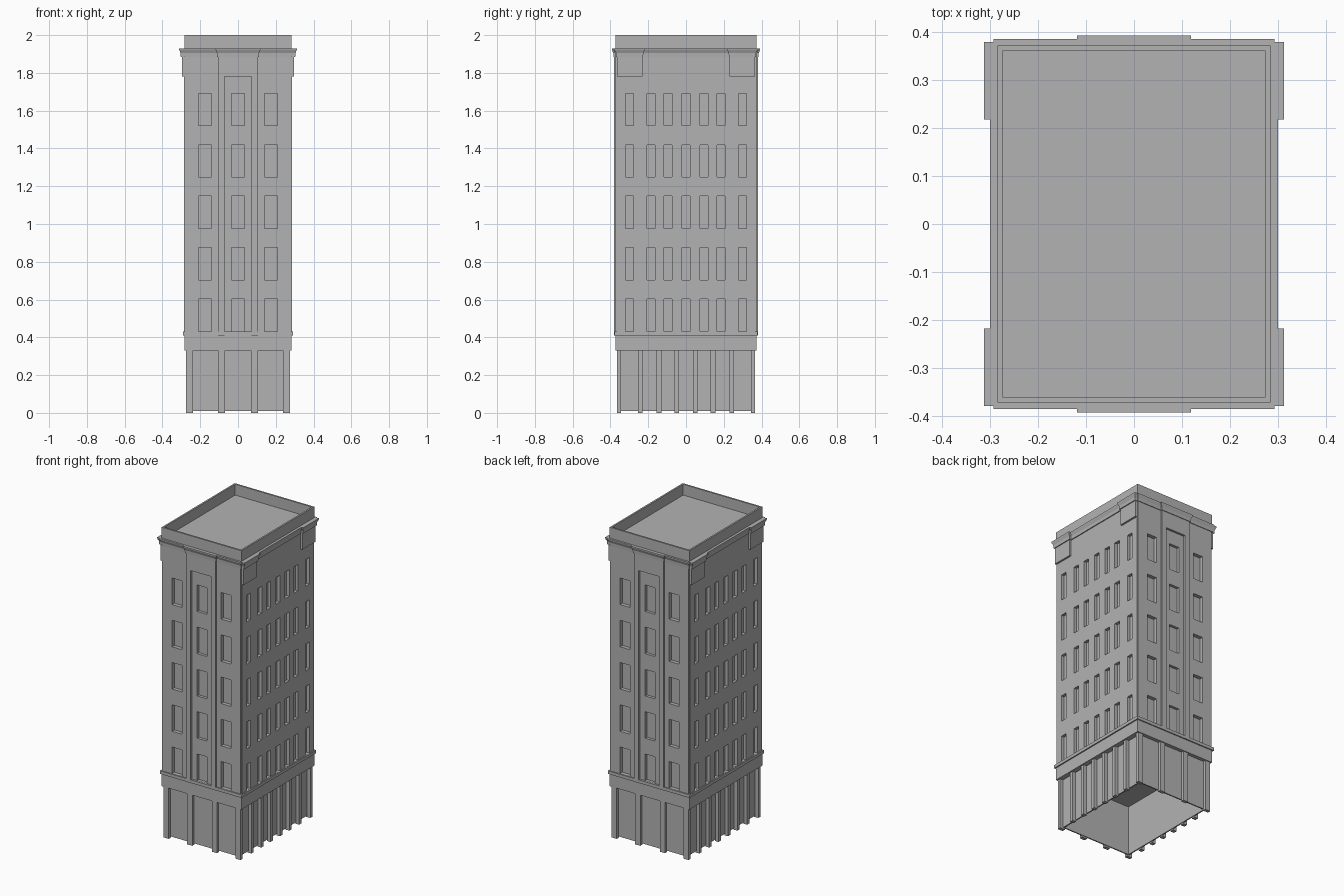
import bpy, bmesh

if "Cube" in bpy.data.objects:
    bpy.data.objects.remove(bpy.data.objects["Cube"], do_unlink=True)

STONE = bpy.data.materials.new("grey stone")
STONE.use_nodes = True
COLOUR = (0.45, 0.45, 0.45, 1)
STONE.diffuse_color = COLOUR
STONE.node_tree.nodes["Principled BSDF"].inputs["Base Color"].default_value = COLOUR


def box(bm, x0, x1, y0, y1, z0, z1):
    """Add a closed box given by its limits."""
    x0, x1 = sorted((x0, x1))
    y0, y1 = sorted((y0, y1))
    lo = [bm.verts.new(p) for p in ((x0, y0, z0), (x1, y0, z0), (x1, y1, z0), (x0, y1, z0))]
    hi = [bm.verts.new((v.co.x, v.co.y, z1)) for v in lo]
    bm.faces.new(lo[::-1])
    bm.faces.new(hi)
    for i in range(4):
        j = (i + 1) % 4
        bm.faces.new((lo[i], lo[j], hi[j], hi[i]))


def moulding(bm, x0, x1, y0, y1, profile):
    """Stack outward-offset rectangles (z, offset) into a closed moulding."""
    rings = []
    for z, o in profile:
        pts = ((x0 - o, y0 - o), (x1 + o, y0 - o), (x1 + o, y1 + o), (x0 - o, y1 + o))
        rings.append([bm.verts.new((x, y, z)) for x, y in pts])
    bm.faces.new(rings[0][::-1])
    bm.faces.new(rings[-1])
    for a, b in zip(rings, rings[1:]):
        for i in range(4):
            j = (i + 1) % 4
            bm.faces.new((a[i], a[j], b[j], b[i]))


def finish(bm, name):
    mesh = bpy.data.meshes.new(name)
    bm.to_mesh(mesh)
    bm.free()
    mesh.materials.append(STONE)
    ob = bpy.data.objects.new(name, mesh)
    bpy.context.collection.objects.link(ob)
    return ob


SIGNS = (-1, 1)
HX, HY = 0.285, 0.366          # tower half sizes
BASE, LEDGE, FRIEZE, CORNICE, ROOF = 0.33, 0.43, 1.78, 1.885, 1.93
PLATE_Y, BAY_Y, BAY_X, PANEL_X = 0.372, 0.38, 0.106, 0.072

# Window cutters: five storeys on all four sides
bm = bmesh.new()
for floor in range(5):
    z = LEDGE + 0.001 + 0.2725 * floor
    top = z + 0.171
    for s in SIGNS:
        for cx in (-0.175, 0, 0.175):
            box(bm, cx - 0.035, cx + 0.035, s * 0.348, s * 0.45, z, top)
        for cy in (-0.3, -0.185, -0.095, 0, 0.095, 0.185, 0.3):
            box(bm, s * (HX - 0.02), s * 0.4, cy - 0.021, cy + 0.021, z, top)
cutter = finish(bm, "window_cutter")
cutter.hide_render = True
cutter.hide_set(True)


def cut_windows(ob):
    mod = ob.modifiers.new("windows", 'BOOLEAN')
    mod.operation = 'DIFFERENCE'
    mod.solver = 'EXACT'
    mod.object = cutter


# Tower body
bm = bmesh.new()
box(bm, -HX, HX, -HY, HY, LEDGE - 0.02, CORNICE + 0.01)
cut_windows(finish(bm, "tower_body"))

# Thin facing plates beside the central bay, front and back
for s, side in zip(SIGNS, ("front", "back")):
    bm = bmesh.new()
    for t in SIGNS:
        box(bm, t * BAY_X, t * 0.28, s * (HY - 0.03), s * PLATE_Y, LEDGE - 0.02, CORNICE + 0.01)
    cut_windows(finish(bm, side + "_facing"))

    # Projecting bay frame around the recessed centre panel
    bm = bmesh.new()
    for t in SIGNS:
        box(bm, t * PANEL_X, t * BAY_X, s * (HY - 0.01), s * BAY_Y, LEDGE - 0.02, CORNICE)
    box(bm, -PANEL_X, PANEL_X, s * (HY - 0.01), s * BAY_Y, FRIEZE, CORNICE)
    finish(bm, side + "_bay_frame")

# Corner blocks under the cornice on the long sides
bm = bmesh.new()
for s in SIGNS:
    for t in SIGNS:
        box(bm, s * (HX - 0.01), s * 0.297, t * 0.231, t * HY, FRIEZE, CORNICE + 0.01)
finish(bm, "corner_blocks")

# Cornice following the projections
PROFILE = ((CORNICE, 0), (CORNICE, 0.004), (1.905, 0.005), (1.923, 0.013), (ROOF, 0.013))
bm = bmesh.new()
moulding(bm, -0.287, 0.287, -HY, HY, PROFILE)
moulding(bm, -0.28, 0.28, -PLATE_Y, PLATE_Y, PROFILE)
moulding(bm, -BAY_X, BAY_X, -BAY_Y, BAY_Y, PROFILE)
for t in SIGNS:
    y0, y1 = sorted((t * 0.231, t * HY))
    moulding(bm, -0.299, 0.299, y0, y1, PROFILE)
finish(bm, "cornice")

# Parapet around the flat roof
bm = bmesh.new()
px, py, th = 0.284, 0.372, 0.011
for s in SIGNS:
    box(bm, -px, px, s * (py - th), s * py, ROOF - 0.01, 2.0)
    box(bm, s * (px - th), s * px, th - py, py - th, ROOF - 0.01, 2.0)
finish(bm, "parapet")

# Band and ledge above the ground storey
bm = bmesh.new()
box(bm, -0.284, 0.284, -0.372, 0.372, BASE, 0.412)
box(bm, -0.292, 0.292, -0.379, 0.379, 0.41, LEDGE)
finish(bm, "storey_band")

# Ground storey walls, open underneath
wx, wy, wt = 0.252, 0.349, 0.008
bm = bmesh.new()
for s in SIGNS:
    box(bm, -wx, wx, s * (wy - wt), s * wy, 0.01, BASE)
    box(bm, s * (wx - wt), s * wx, wt - wy, wy - wt, 0.01, BASE)
finish(bm, "ground_walls")

# Pilasters of the ground storey
bm = bmesh.new()
for s in SIGNS:
    for t in SIGNS:
        box(bm, s * 0.238, s * 0.274, t * 0.345, t * 0.366, 0, BASE)
        box(bm, s * 0.07, s * 0.106, t * 0.345, t * 0.366, 0, BASE)
        for cy in (0.048, 0.143, 0.243):
            box(bm, s * 0.248, s * 0.274, t * (cy - 0.012), t * (cy + 0.012), 0, BASE)
finish(bm, "ground_pilasters")
